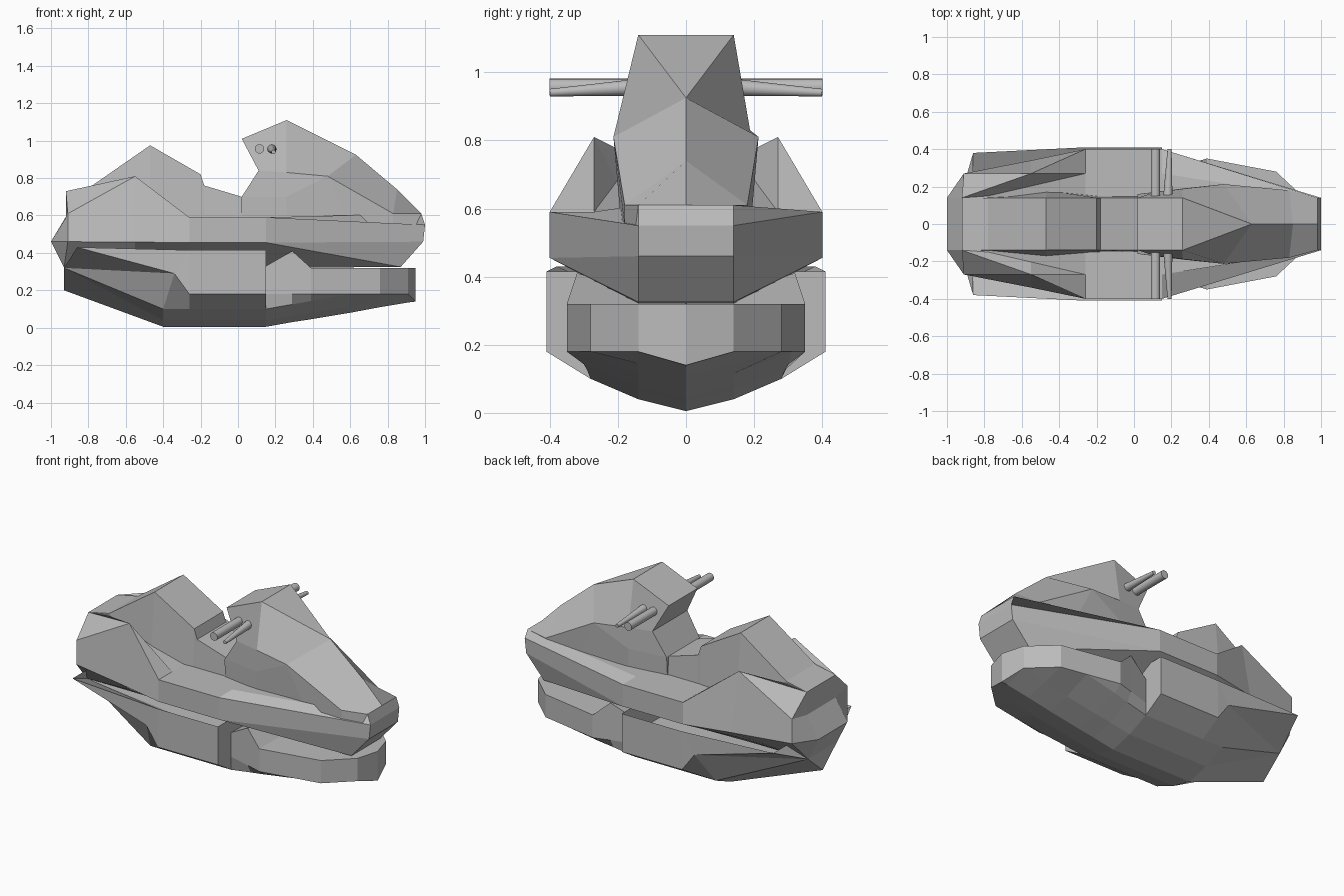
import bpy
import bmesh
from mathutils import Vector

default_cube = bpy.data.objects.get("Cube")
if default_cube:
    bpy.data.objects.remove(default_cube, do_unlink=True)

# One plain grey for the whole craft
grey = bpy.data.materials.new("plain_grey")
grey.use_nodes = True
colour = (0.5, 0.5, 0.5, 1)
grey.diffuse_color = colour
grey.node_tree.nodes["Principled BSDF"].inputs["Base Color"].default_value = colour


def section(x, *points):
    """Half cross-section; a point is (y, z), or (x, y, z) to override the station."""
    return [tuple(p) if len(p) == 3 else (x, *p) for p in points]


def mirrored(point):
    x, y, z = point
    return (x, -y, z)


def loft(name, sections):
    """Skin mirrored half sections into a closed, flat-shaded solid."""
    bm = bmesh.new()
    known = {}

    def vertex(point):
        key = tuple(round(c, 4) + 0.0 for c in point)
        if key not in known:
            known[key] = bm.verts.new(key)
        return known[key]

    def face(*corners):
        verts = list(dict.fromkeys(vertex(c) for c in corners))
        if len(verts) > 2 and not bm.faces.get(verts):
            bm.faces.new(verts)

    rings = [half + [mirrored(p) for p in reversed(half)] for half in sections]
    for a, b in zip(rings, rings[1:]):
        for i in range(len(a)):
            j = (i + 1) % len(a)
            face(a[i], a[j], b[j], b[i])
    # End caps are ladders across the centre so they can be folded
    for half in (sections[0], sections[-1]):
        for p, q in zip(half, half[1:]):
            face(p, q, mirrored(q), mirrored(p))
    bmesh.ops.recalc_face_normals(bm, faces=bm.faces[:])
    mesh = bpy.data.meshes.new(name)
    bm.to_mesh(mesh)
    bm.free()
    mesh.materials.append(grey)
    obj = bpy.data.objects.new(name, mesh)
    bpy.context.collection.objects.link(obj)


def rod(name, start, end, start_radius, end_radius):
    """Smooth round bar between two points, optionally tapered."""
    start, end = Vector(start), Vector(end)
    axis = end - start
    bpy.ops.mesh.primitive_cone_add(
        vertices=20, radius1=start_radius, radius2=end_radius,
        depth=axis.length, location=(start + end) / 2,
        rotation=axis.to_track_quat("Z", "Y").to_euler())
    obj = bpy.context.object
    obj.name = name
    obj.data.materials.append(grey)
    bpy.ops.object.shade_smooth_by_angle()


# Wide rear hull: V-shaped stern, cut-away corners, dished top under the deck
keel, bilge, chine = (0, 0.005), (.14, .04), (.28, .1)
side_low, side_high = (.41, .18), (.41, .415)
dish, dish_centre = (.14, .25), (0, .25)
transom, stern_top = (-.93, .14, .32), (-.86, .38, .43)
keelson = (-.93, 0, .32)
cut_corner = (-.34, .405, .29)
wide = (keel, bilge, chine, side_low, side_low, side_high, dish, dish_centre)
loft("rear_hull", [
    section(-.93, (0, .2), transom, transom, transom,
            stern_top, stern_top, transom, keelson),
    section(-.4, keel, bilge, chine, cut_corner, cut_corner,
            (-.26, *side_high), (-.26, *dish), (-.26, *dish_centre)),
    section(-.26, *wide),
    section(.15, *wide),
])

# Narrower bow hull flaring out, with a small peak behind the rim and a wedge stem
stem_low, stem_high = (0, .14), (0, .32)
loft("bow_hull", [
    section(.15, keel, bilge, chine, (.28, .18), (.28, .33), (0, .32)),
    section(.29, (0, .03), (.14, .065), (.29, .125), (.32, .18), (.32, .41), (0, .32)),
    section(.39, (0, .045), (.14, .08), (.3, .143), (.35, .18), (.35, .32), (0, .32)),
    section(.6, (0, .08), (.14, .115), (.31, .18), (.31, .18), (.31, .32), (0, .32)),
    section(.76, (0, .11), (.14, .145), (.28, .18), (.28, .18), (.28, .32), (0, .32)),
    section(.91, (0, .135), (.14, .18), (.14, .18), (.14, .18), (.14, .32), (0, .32)),
    section(.95, stem_low, stem_low, stem_low, stem_low, stem_high, stem_high),
])

# Upper deck: V underside, folded tail, raised rear ridges, flat footwells, blunt nose
belly = ((0, .32), (.14, .32), (.27, .387))
edge, rim, well, ridge = (.4, .455), (.4, .59), (.27, .59), (.27, .81)
midship = (*belly, edge, edge, rim, well, well, (0, .59))
tail, tail_top = (-1, .14, .46), (-.92, .14, .73)
deck_corner = (-.91, .27, .46)
nose_low, nose_high = (.87, .14, .325), (.98, .14, .61)
loft("upper_deck", [
    section(-.92, keelson, transom, transom, tail, tail,
            (.14, .59), tail_top, tail_top, (0, .73)),
    section(-.91, keelson, transom, transom, deck_corner, deck_corner,
            (.27, .61), tail_top, (-.78, .15, .75), (-.78, 0, .75)),
    section(-.55, (0, .32), (.14, .32), (.25, .39), (.34, .458), (.34, .458),
            ridge, ridge, (.203, .68), (0, .68)),
    section(-.26, *midship),
    section(.15, *midship),
    section(.98, (.87, 0, .325), nose_low, nose_low, nose_low, (.99, .14, .46),
            (1, .14, .55), nose_high, nose_high, (0, .61)),
])

# Saddle with a high rear hump: station, base half width, top height
saddle = [(-.92, .14, .73), (-.78, .15, .76), (-.47, .18, .975),
          (-.2, .15, .82), (-.18, .15, .76), (.02, .15, .7), (.11, .15, .7)]
loft("seat", [section(x, (width, .55), (.14, top), (0, top))
              for x, width, top in saddle])

# Steering console falling to the nose in facets
cheek, crest = (.48, .213, .81), (.63, 0, .925)
shoulder, brow = (.83, .18, .61), (.85, 0, .74)
tip, tip_centre = (.98, .14, .61), (.98, 0, .61)
loft("console", [
    section(.02, (.15, .55), (.16, .7), (.11, .17, .84), (.14, 1.01), (0, 1.01)),
    section(.26, (.19, .55), (.19, .7), (.188, .83), (.14, 1.11), (0, 1.11)),
    section(.6, (.19, .55), cheek, cheek, crest, crest),
    section(.83, (.18, .55), shoulder, shoulder, brow, brow),
    section(.98, (.14, .55), tip, tip, tip_centre, tip_centre),
])

# Grips and tapered levers on both sides
for side_name, side in (("left", 1), ("right", -1)):
    rod(side_name + "_grip", (.115, side * .12, .956), (.115, side * .4, .956), .025, .025)
    rod(side_name + "_lever", (.18, side * .12, .957), (.19, side * .4, .94), .026, .011)
